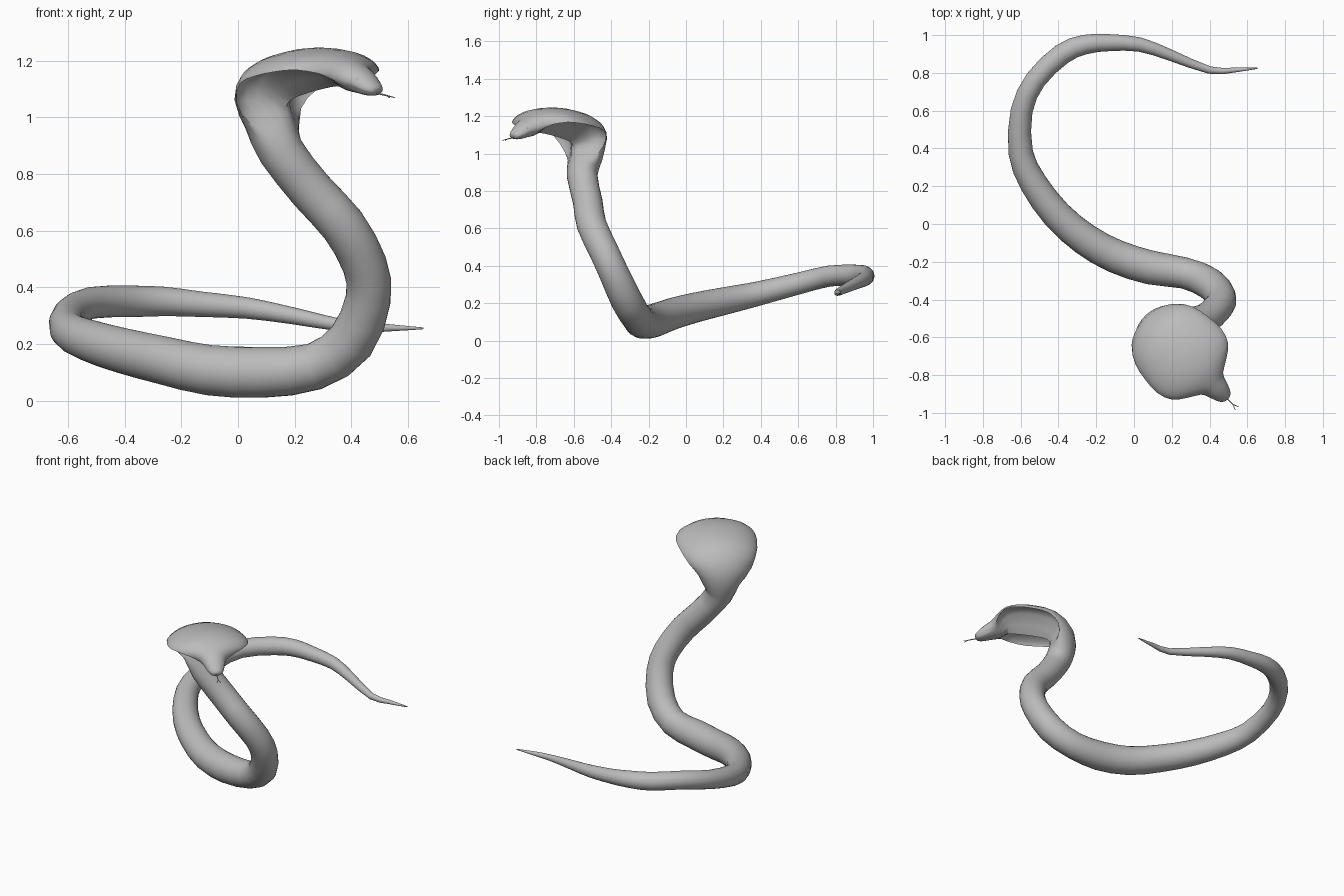
import bpy, bmesh, math
from mathutils import Vector

cube = bpy.data.objects.get("Cube")
if cube:
    bpy.data.objects.remove(cube)

SIDES = 28
STEPS = 2
H = math.sqrt(0.5)
SIDEWAYS = Vector((H, H, 0))      # across the hood
FORWARD = Vector((H, -H, 0))      # where the head points

skin = bpy.data.materials.new("grey skin")
skin.use_nodes = True
skin.diffuse_color = (0.5, 0.5, 0.5, 1)
skin.node_tree.nodes["Principled BSDF"].inputs["Base Color"].default_value = (0.5, 0.5, 0.5, 1)

# Coiled body from tail tip to neck: x, y, z, radius
BODY = [
    (.655, .825, .255, .003), (.53, .815, .257, .013), (.40, .815, .26, .02),
    (.19, .895, .30, .03), (.03, .95, .327, .038), (-.13, .96, .34, .045),
    (-.26, .95, .35, .052), (-.38, .9, .35, .056), (-.52, .765, .345, .056),
    (-.595, .6, .305, .058), (-.6, .38, .25, .065), (-.535, .22, .215, .073),
    (-.41, .05, .177, .08), (-.26, -.08, .141, .085), (-.1, -.17, .107, .089),
    (.085, -.23, .1, .09), (.27, -.26, .12, .083), (.4, -.315, .21, .085),
    (.46, -.385, .36, .08), (.447, -.44, .48, .079), (.37, -.505, .62, .08),
    (.26, -.525, .74, .079),
]

# Neck, hood and head: forward, height, half width, top, bottom, hood flare
HOOD = [
    (.5, .88, .083, .08, .08, 0), (.475, .97, .115, .085, .08, .4),
    (.475, 1.06, .175, .085, .075, .9), (.53, 1.12, .215, .09, .07, 1),
    (.62, 1.145, .235, .092, .065, 1), (.72, 1.16, .24, .088, .06, 1),
    (.8, 1.168, .21, .07, .058, 1), (.85, 1.155, .145, .06, .055, .8),
    (.885, 1.14, .085, .055, .05, .3), (.925, 1.125, .064, .047, .042, 0),
    (.965, 1.105, .05, .036, .03, 0), (.993, 1.094, .034, .024, .018, 0),
    (1.002, 1.09, .016, .012, .01, 0),
]


def hood_point(forward, height, side=-.305):
    return FORWARD * forward + SIDEWAYS * side + Vector((0, 0, height))


def catmull(a, b, c, d, t):
    return [0.5 * (2 * q + (r - p) * t + (2 * p - 5 * q + 4 * r - s) * t * t
                   + (3 * q - p - 3 * r + s) * t ** 3)
            for p, q, r, s in zip(a, b, c, d)]


def finish(obj):
    obj.data.materials.append(skin)
    bpy.ops.object.select_all(action='DESELECT')
    obj.select_set(True)
    bpy.context.view_layer.objects.active = obj
    bpy.ops.object.shade_smooth_by_angle(angle=math.radians(50))


def from_bmesh(name, bm):
    bmesh.ops.recalc_face_normals(bm, faces=bm.faces)
    mesh = bpy.data.meshes.new(name)
    bm.to_mesh(mesh)
    bm.free()
    obj = bpy.data.objects.new(name, mesh)
    bpy.context.collection.objects.link(obj)
    finish(obj)


def section(width, top, bottom, flare, head):
    """Round for the body, thin drooping wings around a core for the hood."""
    for i in range(SIDES):
        a = math.tau * i / SIDES
        lat, rise = width * math.cos(a), abs(math.sin(a))
        if i <= SIDES // 2:
            yield lat, top * rise ** (1 + 0.3 * flare)
        else:
            core = math.exp(-(lat / 0.085) ** 2)
            wing = (1 - core) * 0.75 * top * rise ** 1.3 - core * bottom
            # Mouth crease along both sides of the head
            if head and i in (SIDES // 2 + 2, SIDES - 2):
                lat *= 0.9
            yield lat, (1 - flare) * -bottom * rise + flare * wing


# Snake skin: sample all stations along a smooth path
stations = [[x, y, z, r, r, r, 0] for x, y, z, r in BODY]
stations += [[*hood_point(s, z, -.285 - .02 * min(1, max(0, (z - .88) * 6))), w, t, b, f]
             for s, z, w, t, b, f in HOOD]
padded = [stations[0]] + stations + [stations[-1]]
rows = [catmull(*padded[k:k + 4], j / STEPS)
        for k in range(len(stations) - 1) for j in range(STEPS)] + [stations[-1]]
points = [Vector(r[:3]) for r in rows]

bm = bmesh.new()
rings = []
lateral = SIDEWAYS.copy()
for k in reversed(range(len(rows))):
    tangent = (points[min(k + 1, len(rows) - 1)] - points[max(k - 1, 0)]).normalized()
    lateral = (lateral - tangent * lateral.dot(tangent)).normalized()
    up = tangent.cross(lateral)
    _, _, _, w, t, b, f = rows[k]
    f = min(1, max(0, f))
    is_head = k > len(rows) - 4 * STEPS
    rings.append([bm.verts.new(points[k] + lateral * u + up * v)
                  for u, v in section(w, t, b, f, is_head)])
for one, two in zip(rings, rings[1:]):
    for i in range(SIDES):
        j = (i + 1) % SIDES
        bm.faces.new((one[i], one[j], two[j], two[i]))
bm.faces.new(rings[0])
bm.faces.new(rings[-1])
from_bmesh("snake_body", bm)

# Eyes, one on each side of the head
for name, sign in (("left_eye", 1), ("right_eye", -1)):
    bpy.ops.mesh.primitive_uv_sphere_add(
        segments=12, ring_count=8, radius=0.011,
        location=hood_point(.945, 1.133, -.305 + sign * .044))
    eye = bpy.context.object
    eye.name = name
    finish(eye)


# Forked tongue
def strand(name, path, radius):
    curve = bpy.data.curves.new(name, 'CURVE')
    curve.dimensions = '3D'
    curve.bevel_depth = radius
    curve.bevel_resolution = 1
    curve.use_fill_caps = True
    spline = curve.splines.new('POLY')
    spline.points.add(len(path) - 1)
    for p, co in zip(spline.points, path):
        p.co = (*co, 1)
    curve.materials.append(skin)
    obj = bpy.data.objects.new(name, curve)
    bpy.context.collection.objects.link(obj)


fork = hood_point(1.045, 1.078)
strand("tongue", [hood_point(.98, 1.088), fork], .003)
for name, sign in (("left_fork", 1), ("right_fork", -1)):
    strand(name, [fork, hood_point(1.075, 1.07, -.305 + sign * .012)], .002)
